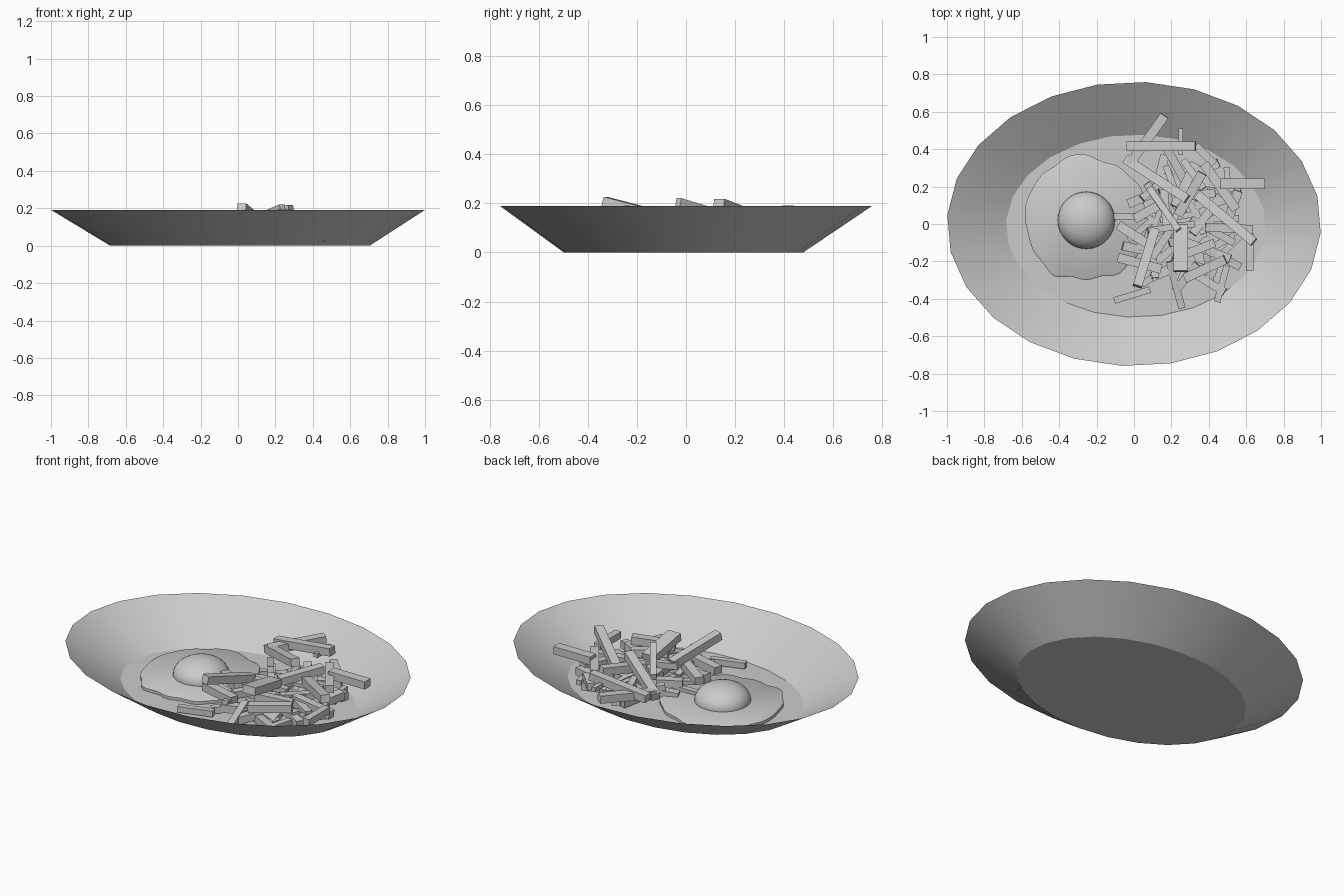
import bpy, bmesh, math, random
from mathutils import Matrix, Vector

if "Cube" in bpy.data.objects:
    bpy.data.objects.remove(bpy.data.objects["Cube"])

random.seed(7)
grey = bpy.data.materials.new("light grey")
grey.diffuse_color = (0.6, 0.6, 0.6, 1)
grey.use_nodes = True
grey.node_tree.nodes["Principled BSDF"].inputs["Base Color"].default_value = grey.diffuse_color


def finish(name, bm, smooth=None):
    me = bpy.data.meshes.new(name)
    bm.normal_update()
    bm.to_mesh(me)
    bm.free()
    me.materials.append(grey)
    ob = bpy.data.objects.new(name, me)
    bpy.context.collection.objects.link(ob)
    if smooth is not None:
        bpy.ops.object.select_all(action='DESELECT')
        ob.select_set(True)
        bpy.context.view_layer.objects.active = ob
        bpy.ops.object.shade_smooth_by_angle(angle=math.radians(smooth))
    return ob


def loop(bm, pts):
    return [bm.verts.new(p) for p in pts]


def bridge(bm, a, b):
    n = len(a)
    for i in range(n):
        bm.faces.new((a[i], a[(i + 1) % n], b[(i + 1) % n], b[i]))


# Oval plate: thin shell with flat floor and sloping wall
def oval(cx, cy, rx, ry, z, n=24, turn=-3.7):
    angs = [math.radians(turn + 360 * i / n) for i in range(n)]
    return [(cx + rx * math.cos(a), cy + ry * math.sin(a), z) for a in angs]


bm = bmesh.new()
floor = loop(bm, oval(0.01, -0.01, 0.695, 0.488, 0))
rim = loop(bm, oval(0, 0, 1.0, 0.76, 0.19))
bm.faces.new(floor[::-1])
bridge(bm, floor, rim)
finish("plate", bm, 30)

# Egg white: wavy flat blob, smoothly interpolated radii
radii = [.33, .32, .34, .33, .335, .325, .35, .355, .335, .34, .333, .335,
         .327, .32, .327, .325, .345, .312, .32, .31, .335, .325, .335, .325]
EGG = (-0.255, 0.02)


def radius(t):
    i, f = int(t), t - int(t)
    p, q, r, s = (radii[(i + k) % 24] for k in (-1, 0, 1, 2))
    return q + 0.5 * f * (r - p + f * (2 * p - 5 * q + 4 * r - s + f * (3 * (q - r) + s - p)))


def blob(z, scale=1.0):
    pts = []
    for i in range(72):
        r, a = radius(i / 3) * scale, math.tau * i / 72
        pts.append((EGG[0] + r * math.cos(a), EGG[1] + r * math.sin(a), z))
    return pts


bm = bmesh.new()
low, mid, top = loop(bm, blob(0.003)), loop(bm, blob(0.02)), loop(bm, blob(0.026, 0.97))
bm.faces.new(low[::-1])
bridge(bm, low, mid)
bridge(bm, mid, top)
bm.faces.new(top)
finish("egg_white", bm, 50)

# Yolk: flattened dome
bm = bmesh.new()
bmesh.ops.create_uvsphere(bm, u_segments=32, v_segments=16, radius=1)
bmesh.ops.bisect_plane(bm, geom=bm.verts[:] + bm.edges[:] + bm.faces[:],
                       plane_co=(0, 0, -0.05), plane_no=(0, 0, -1), clear_outer=True)
bmesh.ops.transform(bm, verts=bm.verts, matrix=Matrix.Translation((*EGG, 0.028))
                    @ Matrix.Diagonal((0.153, 0.153, 0.1, 1)))
finish("egg_yolk", bm, 60)

# Fries: heap of slim boxes
bm = bmesh.new()


def fry(x, y, turn, length, width, z, tilt):
    thick = min(width, 0.045)
    t = math.radians(tilt)
    # keep the lower end on the plate
    z = max(z, abs(math.sin(t)) * length / 2 + thick / 2 + 0.002)
    m = (Matrix.Translation((x, y, z)) @ Matrix.Rotation(math.radians(turn), 4, 'Z')
         @ Matrix.Rotation(-t, 4, 'Y') @ Matrix.Diagonal((length, width, thick, 1)))
    bmesh.ops.create_cube(bm, size=1, matrix=m)


# top layer: x, y, turn, length, width, height, tilt (positive lifts the far end)
upper = [
    (0.07, 0.45, 54, .32, .05, .13, 3), (0.145, 0.415, 0, .37, .05, .15, 6),
    (0.12, 0.24, -33, .40, .05, .155, 12), (0.49, 0.03, -40, .40, .05, .13, 10),
    (0.25, -0.13, -90, .25, .08, .15, 10), (0.065, -0.18, -107, .33, .05, .165, 14),
    (0.58, 0.215, 0, .24, .055, .15, 0), (0.16, 0.08, -55, .28, .035, .17, 14),
    (0.46, 0.20, -55, .30, .05, .13, 0), (0.0, -0.06, -33, .20, .05, .09, 4),
    (-0.01, -0.38, 17, .20, .035, .03, 0), (0.62, -0.15, 90, .20, .04, .08, 0),
    (0.03, -0.21, -15, .24, .05, .08, 0), (0.47, -0.32, 75, .20, .035, .04, 0),
    (0.25, 0.44, 90, .14, .025, .14, 0), (0.38, 0.37, -45, .14, .04, .10, 0),
    (0.38, -0.24, 25, .24, .05, .10, 5), (0.30, 0.16, 60, .26, .05, .12, 5)]
for f in upper:
    fry(*f)
# lower layers
for i in range(52):
    a, r = i * 2.39996, math.sqrt((i + 0.5) / 52)
    x, y = 0.28 + 0.28 * r * math.cos(a), 0.0 + 0.34 * r * math.sin(a)
    h = random.uniform(0.025, 0.05 + 0.08 * (1 - r))
    fry(x, y, random.uniform(0, 180), random.uniform(.16, .27),
        random.uniform(.03, .05), h, random.uniform(-10, 10))
finish("fries", bm)
